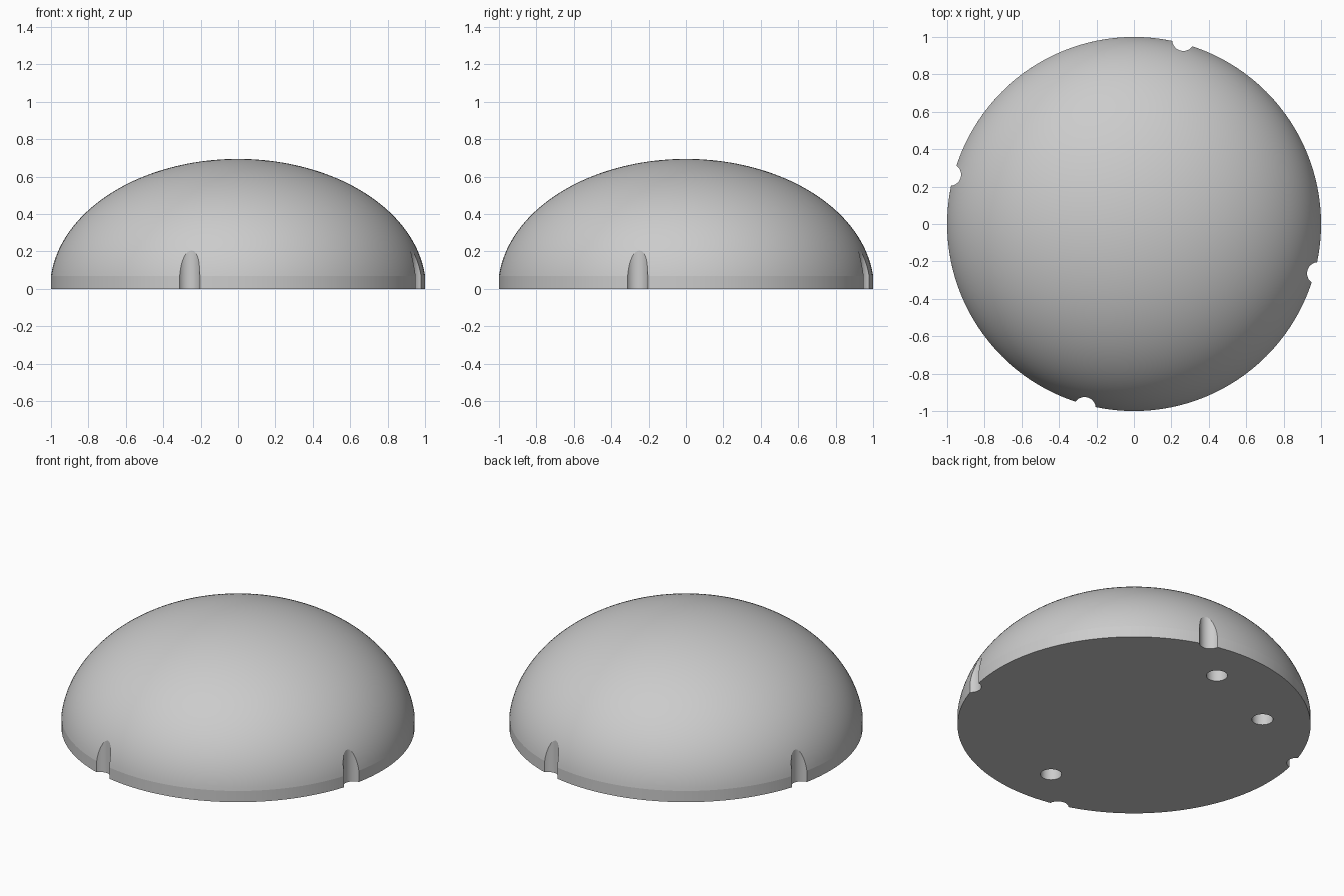
import bpy, bmesh
from math import sin, cos, asin, pi, radians
from mathutils import Vector

cube = bpy.data.objects.get("Cube")
if cube:
    bpy.data.objects.remove(cube, do_unlink=True)

HEIGHT, RIM, SWELL = 0.695, 0.07, 1.005   # dome height, band height, ellipse radius
SEGMENTS, RINGS = 128, 48
BORE = 0.06                               # radius of notches and holes

grey = bpy.data.materials.new("plain grey")
grey.use_nodes = True
grey.diffuse_color = (0.6, 0.6, 0.6, 1)
grey.node_tree.nodes["Principled BSDF"].inputs["Base Color"].default_value = grey.diffuse_color


def add_object(name, bm):
    mesh = bpy.data.meshes.new(name)
    bm.to_mesh(mesh)
    bm.free()
    mesh.materials.append(grey)
    obj = bpy.data.objects.new(name, mesh)
    bpy.context.collection.objects.link(obj)
    return obj


# Dome: a short vertical band below an elliptical arc, spun about z
start = asin(RIM / HEIGHT)
angles = [start + (pi / 2 - start) * i / RINGS for i in range(RINGS + 1)]
profile = [Vector((1, 0, 0))] + [Vector((SWELL * cos(a), 0, HEIGHT * sin(a))) for a in angles]
bm = bmesh.new()
verts = [bm.verts.new(p) for p in profile]
edges = [bm.edges.new(pair) for pair in zip(verts, verts[1:])]
bmesh.ops.spin(bm, geom=verts + edges, cent=(0, 0, 0), axis=(0, 0, 1),
               angle=2 * pi, steps=SEGMENTS)
bmesh.ops.remove_doubles(bm, verts=bm.verts, dist=0.0005)
bmesh.ops.holes_fill(bm, edges=[e for e in bm.edges if e.is_boundary], sides=0)
bmesh.ops.recalc_face_normals(bm, faces=bm.faces)
dome = add_object("dome", bm)

# Cutters: four notches around the rim and three blind holes underneath
bm = bmesh.new()


def add_bore(distance, degrees, top):
    ring = bmesh.ops.create_cone(bm, cap_ends=True, segments=96, radius1=BORE,
                                 radius2=BORE, depth=top + 0.1)["verts"]
    a = radians(degrees)
    bmesh.ops.translate(bm, verts=ring,
                        vec=(distance * cos(a), distance * sin(a), (top - 0.1) / 2))


for degrees in (75, 165, 255, 345):
    add_bore(1.02, degrees, 0.5)
for degrees in (90, 135, 270):
    add_bore(0.73, degrees, 0.2)
cutter = add_object("bore_cutter", bm)
cutter.hide_render = True

# Cut the bores, then smooth everything but the rim crease and hole edges
cut = dome.modifiers.new("bores", 'BOOLEAN')
cut.operation = 'DIFFERENCE'
cut.solver = 'EXACT'
cut.object = cutter
bpy.ops.object.select_all(action='DESELECT')
bpy.context.view_layer.objects.active = dome
dome.select_set(True)
bpy.ops.object.modifier_apply(modifier=cut.name)
bpy.data.objects.remove(cutter, do_unlink=True)
bpy.ops.object.shade_smooth_by_angle(angle=radians(6))
